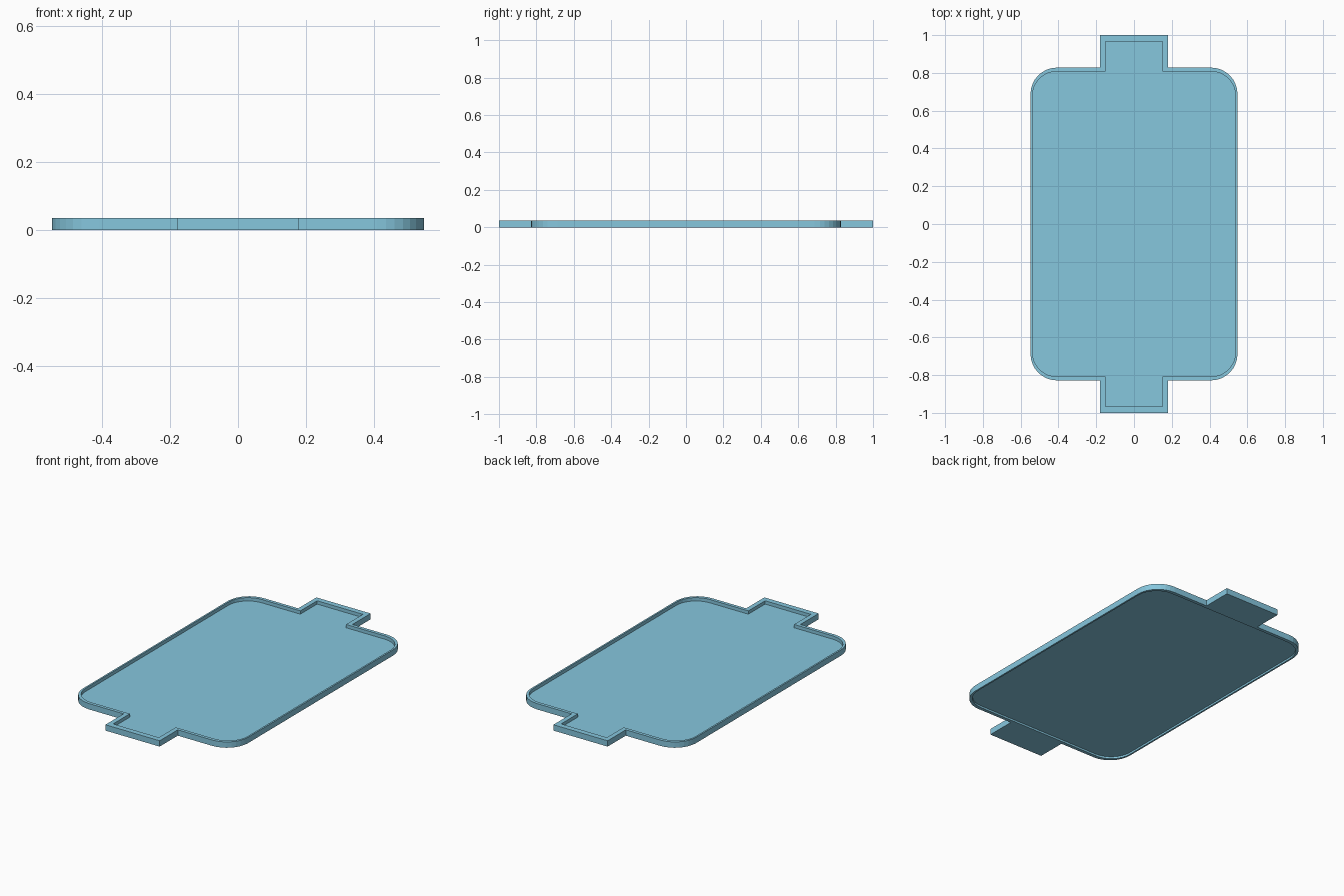
import bpy, bmesh
from math import sin, cos, pi

if "Cube" in bpy.data.objects:
    bpy.data.objects.remove(bpy.data.objects["Cube"])

H, FLOOR, UNDER = 0.035, 0.015, 0.011
SEG = 8


def outline(tab_x, tab_y, bx, by, r, tabs=True):
    """Rounded rectangle with an optional tab at each end, as four mirrored quarters."""
    q = [(tab_x, tab_y)] if tabs else []
    q.append((tab_x, by))
    for i in range(SEG + 1):
        a = pi / 2 * (1 - i / SEG)
        q.append((bx - r + r * cos(a), by - r + r * sin(a)))
    loop = list(q)
    loop += [(x, -y) for x, y in reversed(q)]
    loop += [(-x, -y) for x, y in q]
    loop += [(-x, y) for x, y in reversed(q)]
    return loop


bm = bmesh.new()


def ring(points, z):
    return [bm.verts.new((x, y, z)) for x, y in points]


def bridge(a, b):
    n = len(a)
    for i in range(n):
        j = (i + 1) % n
        bm.faces.new((a[i], a[j], b[j], b[i]))


# outer wall, rim top, inner wall and floor
outer = outline(0.18, 1.0, 0.548, 0.828, 0.14)
inner = outline(0.152, 0.967, 0.538, 0.808, 0.13)
o_bottom, o_top = ring(outer, 0), ring(outer, H)
i_top, i_floor = ring(inner, H), ring(inner, FLOOR)
bridge(o_bottom, o_top)
bridge(o_top, i_top)
bridge(i_top, i_floor)
bm.faces.new(i_floor)

# underside: flat tabs, thin foot rim and shallow recess under the body
n = len(outer)
q = n // 4
tips = {0, 2 * q - 1, 2 * q, n - 1}
body = [v for i, v in enumerate(o_bottom) if i not in tips]
recess = outline(0.18, 0, 0.538, 0.808, 0.13, tabs=False)
r_low, r_high = ring(recess, 0), ring(recess, UNDER)
bridge(body, r_low)
bridge(r_low, r_high)
bm.faces.new(r_high)
bm.faces.new([o_bottom[i] for i in (n - 2, n - 1, 0, 1)])
bm.faces.new([o_bottom[i] for i in (2 * q - 2, 2 * q - 1, 2 * q, 2 * q + 1)])

bmesh.ops.recalc_face_normals(bm, faces=bm.faces)
mesh = bpy.data.meshes.new("tray")
bm.to_mesh(mesh)
bm.free()
tray = bpy.data.objects.new("tray", mesh)
bpy.context.collection.objects.link(tray)

# light blue finish
mat = bpy.data.materials.new("light_blue")
mat.diffuse_color = (0.24, 0.57, 0.73, 1)
mat.use_nodes = True
mat.node_tree.nodes["Principled BSDF"].inputs["Base Color"].default_value = mat.diffuse_color
mesh.materials.append(mat)
